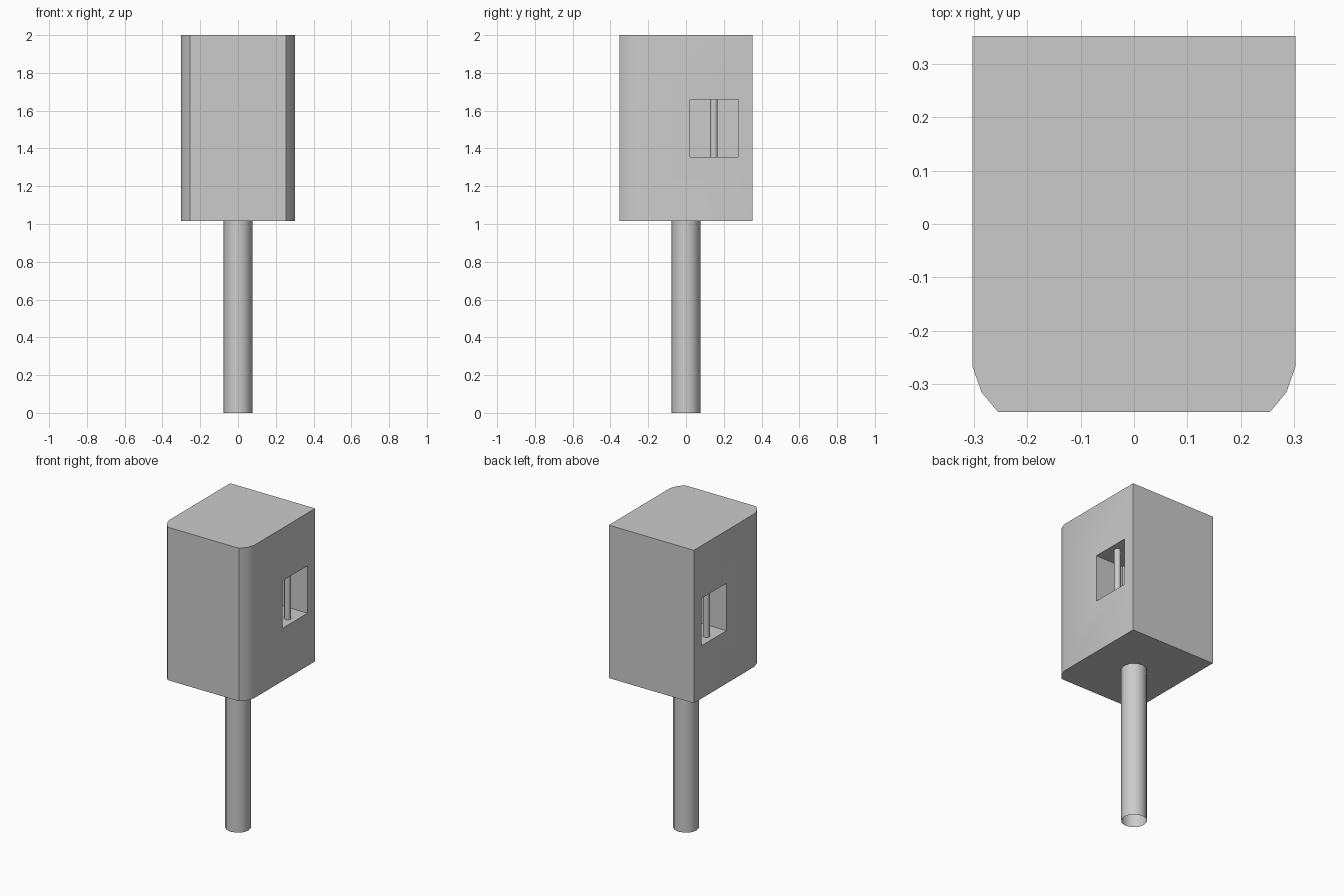
import bpy, bmesh, math

if "Cube" in bpy.data.objects:
    bpy.data.objects.remove(bpy.data.objects["Cube"])


def finish(bm, name, angle=30):
    bmesh.ops.recalc_face_normals(bm, faces=bm.faces)
    me = bpy.data.meshes.new(name)
    bm.to_mesh(me)
    bm.free()
    ob = bpy.data.objects.new(name, me)
    bpy.context.collection.objects.link(ob)
    bpy.ops.object.select_all(action='DESELECT')
    ob.select_set(True)
    bpy.context.view_layer.objects.active = ob
    if angle:
        bpy.ops.object.shade_smooth_by_angle(angle=math.radians(angle))
    return ob


def tube(name, radius, x, y, z0, z1, sides):
    # open-ended round bar
    bpy.ops.mesh.primitive_cylinder_add(vertices=sides, radius=radius, depth=z1 - z0,
                                        end_fill_type='NOTHING', location=(x, y, (z0 + z1) / 2))
    ob = bpy.context.object
    ob.name = name
    bpy.ops.object.shade_smooth_by_angle(angle=math.radians(50))
    return ob


# Housing: extruded outline with rounded front corners
half = [(0.303, 0.353), (0.303, -0.268), (0.286, -0.316), (0.255, -0.353)]
outline = half + [(-x, y) for x, y in reversed(half)]
bm = bmesh.new()
base = bm.faces.new([bm.verts.new((x, y, 1.015)) for x, y in outline])
top = bmesh.ops.extrude_face_region(bm, geom=[base])['geom']
bmesh.ops.translate(bm, vec=(0, 0, 0.985),
                    verts=[v for v in top if isinstance(v, bmesh.types.BMVert)])
housing = finish(bm, "housing")

# Side pockets, each holding an upright bar
Y0, Y1, Z0, Z1, DEPTH = 0.02, 0.275, 1.355, 1.66, 0.2
for side, label in ((1, "right"), (-1, "left")):
    xa, xb = side * (0.303 - DEPTH), side * 0.4
    bpy.ops.mesh.primitive_cube_add(size=1, location=((xa + xb) / 2, (Y0 + Y1) / 2, (Z0 + Z1) / 2))
    cutter = bpy.context.object
    cutter.name = label + "_pocket_cutter"
    cutter.scale = (abs(xb - xa), Y1 - Y0, Z1 - Z0)
    cutter.hide_render = True
    cutter.display_type = 'WIRE'
    mod = housing.modifiers.new(label + "_pocket", 'BOOLEAN')
    mod.operation = 'DIFFERENCE'
    mod.solver = 'EXACT'
    mod.object = cutter
    bpy.context.view_layer.objects.active = housing
    bpy.ops.object.modifier_apply(modifier=mod.name)
    bpy.data.objects.remove(cutter)
    tube(label + "_bar", 0.02, side * 0.25, 0.148, Z0, Z1, 12)

# Stem
tube("stem", 0.076, 0, 0, 0, 1.015, 12)
